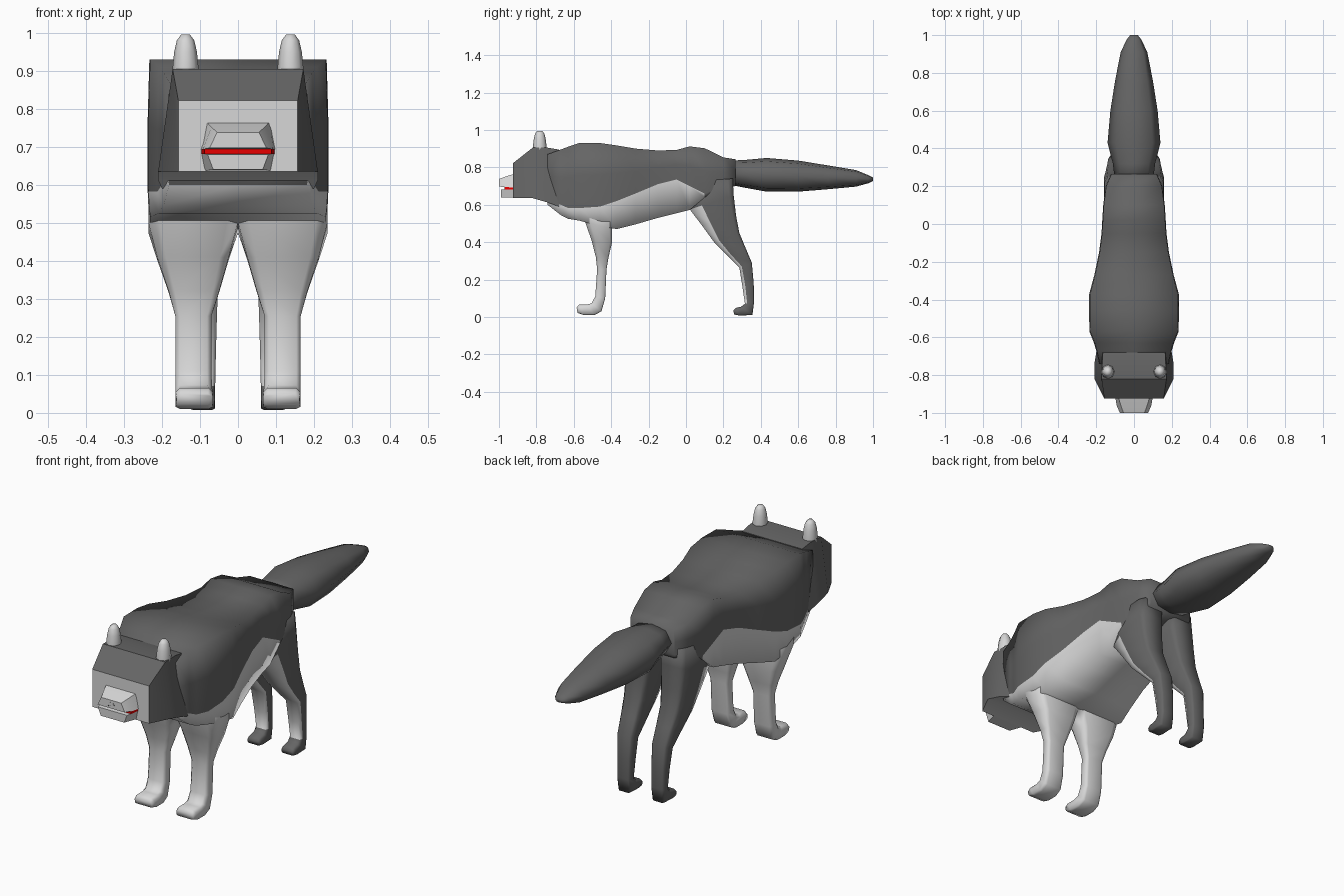
import bpy, bmesh, math


def material(name, rgb):
    m = bpy.data.materials.new(name)
    m.diffuse_color = (*rgb, 1)
    return m


DARK = material("dark grey fur", (0.13, 0.13, 0.13))
LIGHT = material("pale fur", (0.68, 0.68, 0.68))
RED = material("mouth red", (0.85, 0.0, 0.0))
NOSE = material("nose grey", (0.09, 0.09, 0.09))


def loft(name, rings, mats, rule=None, angle=180):
    """Skin a list of closed rings; rule(segment, side) picks the material."""
    bm = bmesh.new()
    vr = [[bm.verts.new(p) for p in r] for r in rings]
    n = len(rings[0])
    for s in range(len(vr) - 1):
        for k in range(n):
            j = (k + 1) % n
            f = bm.faces.new((vr[s][k], vr[s][j], vr[s + 1][j], vr[s + 1][k]))
            f.material_index = rule(s, k) if rule else 0
    for s in (0, len(vr) - 1):
        f = bm.faces.new(vr[s])
        f.material_index = rule(s, -1) if rule else 0
    bmesh.ops.recalc_face_normals(bm, faces=bm.faces)
    me = bpy.data.meshes.new(name)
    bm.to_mesh(me)
    bm.free()
    for m in mats:
        me.materials.append(m)
    ob = bpy.data.objects.new(name, me)
    bpy.context.collection.objects.link(ob)
    bpy.ops.object.select_all(action='DESELECT')
    bpy.context.view_layer.objects.active = ob
    ob.select_set(True)
    bpy.ops.object.shade_smooth_by_angle(angle=math.radians(angle))
    return ob


def mirror(ob):
    ob.modifiers.new("mirror", 'MIRROR')
    return ob


# Torso: y, half width, bottom, colour line, top
torso = [(-0.74, .185, .60, .62, .87), (-0.67, .20, .545, .60, .895), (-0.63, .212, .525, .582, .91),
         (-0.57, .236, .515, .582, .93), (-0.46, .238, .485, .59, .93), (-0.37, .237, .47, .62, .917),
         (-0.27, .21, .495, .66, .90), (-0.15, .185, .53, .71, .89), (-0.05, .172, .555, .735, .893),
         (0.02, .168, .572, .70, .912), (0.10, .163, .64, .66, .902), (0.20, .15, .685, .70, .853),
         (0.265, .122, .70, .715, .843)]


def torso_ring(y, w, b, c, t):
    half = [(w * .98, t), (w, (c + t) / 2), (w, c), (w * .98, b)]
    pts = [(0, t)] + half + [(0, b)] + [(-x, z) for x, z in reversed(half)]
    return [(x, y, z) for x, z in pts]


loft("torso", [torso_ring(*r) for r in torso], [DARK, LIGHT],
     lambda s, k: 1 if 3 <= k <= 6 and s < 10 else 0)

# Tail: y, half width, bottom, top
tail = [(0.22, .10, .71, .835), (0.32, .112, .69, .84), (0.43, .14, .67, .85), (0.60, .125, .67, .836),
        (0.76, .10, .683, .81), (0.91, .07, .697, .785), (0.975, .04, .715, .758), (1.0, .02, .727, .745)]


def tail_ring(y, w, b, t):
    c, h = (b + t) / 2, (t - b) / 2
    return [(w * x, y, c + h * z) for x, z in
            ((0, 1), (.7, .8), (1, 0), (.7, -.8), (0, -1), (-.7, -.8), (-1, 0), (-.7, .8))]


loft("tail", [tail_ring(*r) for r in tail], [DARK])

# Head: y, bottom width, bottom, top width, top; the front cap is the pale mask
head = [(-0.925, .157, .635, .157, .822), (-0.82, .21, .635, .172, .905),
        (-0.74, .21, .612, .168, .905), (-0.68, .20, .59, .165, .895)]
loft("head", [[(-tw, y, t), (tw, y, t), (bw, y, b), (-bw, y, b)] for y, bw, b, tw, t in head],
     [DARK, LIGHT], lambda s, k: 1 if k == 2 or (k == -1 and s == 0) else 0, 25)


# Muzzle: two tapered wedges with the red mouth between them
def wedge(name, rows, mat):
    return loft(name, [[(-tw, y, t), (tw, y, t), (bw, y, b), (-bw, y, b)]
                       for y, bw, b, tw, t in rows], [mat], None, 30)


wedge("upper_muzzle", [(-0.91, .10, .692, .085, .768), (-0.96, .092, .694, .07, .752),
                       (-1.0, .075, .697, .055, .738)], LIGHT)
wedge("lower_jaw", [(-0.91, .09, .637, .10, .686), (-0.99, .065, .64, .08, .68)], LIGHT)
wedge("mouth", [(-0.915, .098, .682, .098, .694), (-0.97, .088, .681, .088, .695)], RED)
loft("nose", [[(x, y, z) for x, z in ((-.02, .706), (.02, .706), (.02, .716), (.009, .728),
                                      (-.009, .728), (-.02, .716))] for y in (-.99, -1.0)], [NOSE])


# Ears: rounded upright stubs
def oval(x, y, z, a, b, n=8):
    return [(x + a * math.cos(2 * math.pi * i / n), y + b * math.sin(2 * math.pi * i / n), z)
            for i in range(n)]


ears = [(.88, .034, .038), (.91, .034, .037), (.95, .030, .032), (.98, .023, .025), (.995, .012, .014)]
mirror(loft("ears", [oval(.138, -.782, z, a, b) for z, a, b in ears], [LIGHT]))


# Legs: each row is front (y, z), back (y, z), inner x, outer x
def leg_ring(fy, fz, by, bz, xi, xo, split):
    def at(t, x):
        return (x, fy + (by - fy) * t, fz + (bz - fz) * t)
    e = (xo - xi) * .12
    return [at(0, xi + e), at(0, xo - e), at(split, xo), at(.9, xo),
            at(1, xo - e), at(1, xi + e), at(.9, xi), at(split, xi)]


front = [(-.56, .60, -.385, .60, 0, .23), (-.54, .51, -.395, .47, 0, .236),
         (-.505, .41, -.395, .40, .025, .212), (-.482, .32, -.415, .315, .05, .182),
         (-.475, .255, -.425, .255, .07, .165), (-.485, .11, -.432, .10, .07, .165),
         (-.505, .073, -.452, .03, .068, .165), (-.53, .066, -.49, .01, .066, .164),
         (-.572, .066, -.545, .01, .066, .164), (-.585, .05, -.58, .022, .068, .162)]
mirror(loft("front_legs", [leg_ring(*r, .2) for r in front], [LIGHT]))

hind = [(-.02, .72, .25, .74, .02, .155, .12), (.02, .575, .255, .65, .025, .16, .28),
        (.085, .49, .268, .54, .038, .158, .25), (.15, .40, .285, .45, .048, .152, .2),
        (.225, .325, .318, .37, .052, .143, .17), (.285, .265, .352, .29, .055, .136, .2),
        (.302, .16, .362, .18, .058, .13, .25), (.315, .07, .364, .08, .06, .128, .25),
        (.295, .055, .355, .01, .06, .128, .2), (.265, .048, .285, .008, .06, .128, .2),
        (.253, .035, .258, .013, .062, .126, .2)]
mirror(loft("hind_legs", [leg_ring(*r) for r in hind], [DARK, LIGHT],
            lambda s, k: 1 if k in (0, 1, 7) and 0 < s < 7 else 0))
